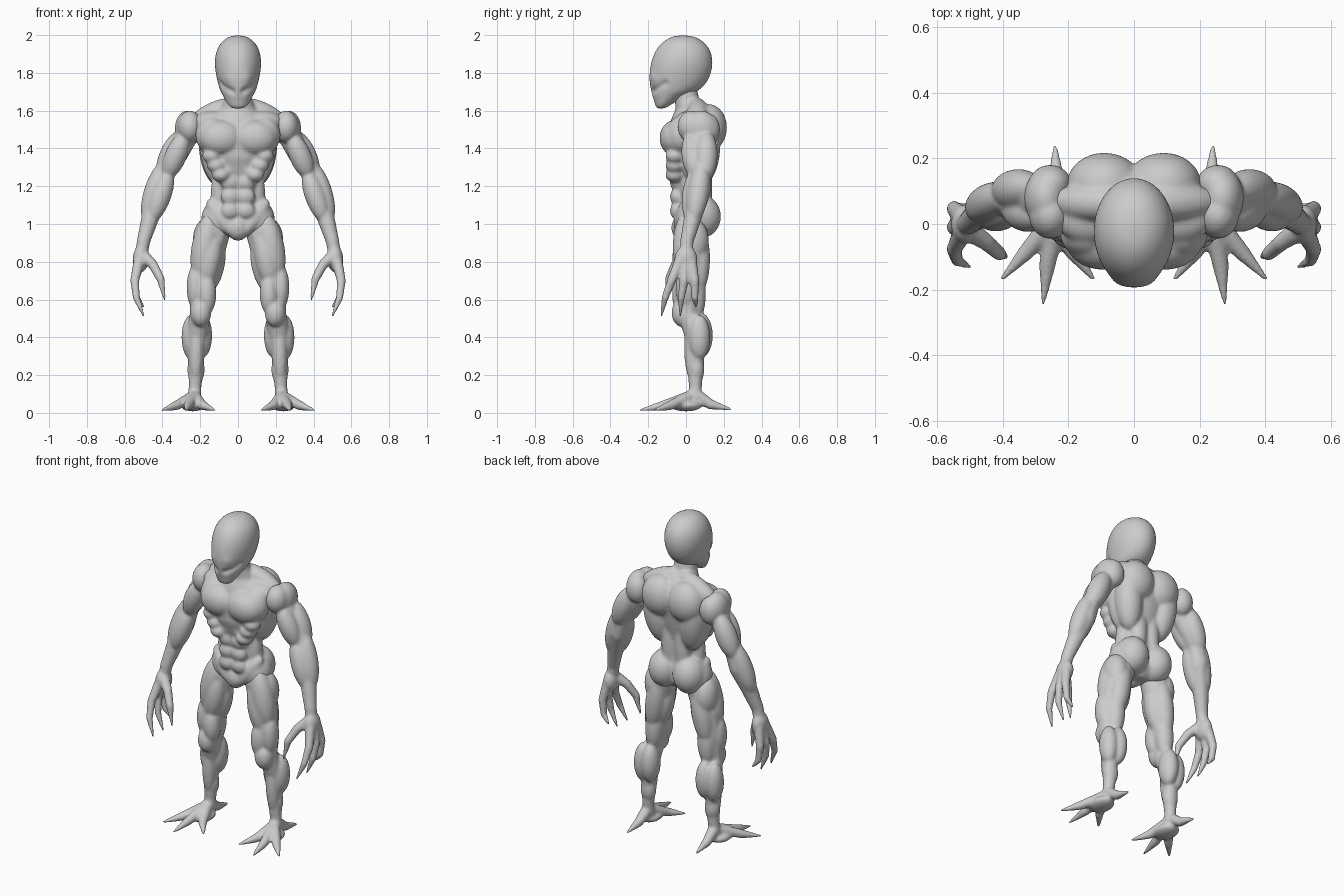
import bpy
import bmesh
from math import cos, sin, pi, exp
from mathutils import Matrix, Vector

if "Cube" in bpy.data.objects:
    bpy.data.objects.remove(bpy.data.objects["Cube"])

skin = bpy.data.materials.new("grey_skin")
skin.use_nodes = True
tone = (0.6, 0.6, 0.6, 1)
skin.diffuse_color = tone
skin.node_tree.nodes["Principled BSDF"].inputs["Base Color"].default_value = tone


def blob(bm, centre, size):
    """Ellipsoid aligned to the axes."""
    place = Matrix.LocRotScale(Vector(centre), None, Vector(size))
    bmesh.ops.create_icosphere(bm, subdivisions=4, radius=1, matrix=place)


def muscle(bm, start, end, radius):
    """Spindle stretched from one attachment to the other."""
    start, end = Vector(start), Vector(end)
    axis = end - start
    turn = axis.to_track_quat("Z", "Y")
    size = Vector((radius, radius, axis.length / 2))
    place = Matrix.LocRotScale((start + end) / 2, turn, size)
    bmesh.ops.create_icosphere(bm, subdivisions=4, radius=1, matrix=place)


def strand(bm, *knots, steps=10):
    """Tapered limb through knots of x, y, z, radius."""
    for a, b in zip(knots, knots[1:]):
        a, b = Vector(a), Vector(b)
        for i in range(steps + 1):
            p = a.lerp(b, i / steps)
            bmesh.ops.create_icosphere(bm, subdivisions=2, radius=p.w,
                                       matrix=Matrix.Translation(p.xyz))


def loft(bm, rings, sides=32):
    """Stack of ellipses: height, half width, front y, back y."""
    loops = []
    for z, half, front, back in rings:
        mid, deep = (front + back) / 2, (back - front) / 2
        loops.append([bm.verts.new((half * cos(t), mid + deep * sin(t), z))
                      for t in (2 * pi * i / sides for i in range(sides))])
    for low, high in zip(loops, loops[1:]):
        for i in range(sides):
            j = (i + 1) % sides
            bm.faces.new((low[i], low[j], high[j], high[i]))
    bm.faces.new(loops[0][::-1])
    bm.faces.new(loops[-1])


def mirror_bm(bm):
    """Add the opposite half of everything built so far."""
    copy = bmesh.ops.duplicate(bm, geom=bm.verts[:] + bm.edges[:] + bm.faces[:])
    verts = [g for g in copy["geom"] if isinstance(g, bmesh.types.BMVert)]
    faces = [g for g in copy["geom"] if isinstance(g, bmesh.types.BMFace)]
    bmesh.ops.scale(bm, vec=(-1, 1, 1), verts=verts)
    bmesh.ops.reverse_faces(bm, faces=faces)


def finish(name, bm, softness):
    """Fuse overlapping forms into one smooth skin; zero only rounds it."""
    mesh = bpy.data.meshes.new(name)
    bm.to_mesh(mesh)
    bm.free()
    obj = bpy.data.objects.new(name, mesh)
    bpy.context.collection.objects.link(obj)
    if softness:
        remesh = obj.modifiers.new("fuse", "REMESH")
        remesh.mode = "VOXEL"
        remesh.voxel_size = 0.007
        relax = obj.modifiers.new("relax", "SMOOTH")
        relax.factor = 0.5
        relax.iterations = softness
    else:
        obj.modifiers.new("round", "SUBSURF").levels = 3
    graph = bpy.context.evaluated_depsgraph_get()
    obj.data = bpy.data.meshes.new_from_object(obj.evaluated_get(graph))
    obj.modifiers.clear()
    obj.data.materials.clear()
    obj.data.materials.append(skin)
    obj.data.shade_smooth()
    return obj


def pair(name, bm, softness):
    """Left part and its mirrored right partner."""
    left = finish("left_" + name, bm, softness)
    mesh = left.data.copy()
    mesh.transform(Matrix.Scale(-1, 4, (1, 0, 0)))
    mesh.flip_normals()
    right = bpy.data.objects.new("right_" + name, mesh)
    bpy.context.collection.objects.link(right)


def press(obj, spot, radius, depth):
    """Push a soft hollow into both sides of the surface."""
    spot = Vector(spot)
    normals = [v.normal.copy() for v in obj.data.vertices]
    for v, n in zip(obj.data.vertices, normals):
        p = Vector((abs(v.co.x), v.co.y, v.co.z))
        v.co -= n * depth * exp(-((p - spot).length / radius) ** 2)


# Head: domed skull with an undercut back and a pointed chin
bm = bmesh.new()
loft(bm, [(1.611, .028, -.15, -.115), (1.625, .048, -.162, -.09),
          (1.65, .064, -.168, -.05), (1.68, .08, -.178, .0),
          (1.7, .092, -.184, .06), (1.735, .104, -.191, .1),
          (1.78, .115, -.195, .128), (1.85, .126, -.189, .145),
          (1.92, .116, -.163, .132), (1.97, .085, -.12, .092),
          (1.999, .035, -.06, .03)])
head = finish("head", bm, 0)
# Slanted eye hollows under a brow
for i in range(5):
    t = i / 4
    press(head, (.03 + .06 * t, -.18 + .07 * t, 1.7 + .045 * t), .018, .008)
press(head, (.05, -.175, 1.775), .03, -.005)

# Torso: muscles of one side, then mirrored around a central core
bm = bmesh.new()
blob(bm, (.09, -.06, 1.455), (.115, .08, .095))               # chest
blob(bm, (.14, -.03, 1.47), (.085, .075, .1))                 # outer chest
muscle(bm, (.0, .06, 1.65), (.26, .07, 1.53), .055)           # trapezius
blob(bm, (.13, .02, 1.54), (.11, .08, .06))                   # collar
blob(bm, (.09, .12, 1.51), (.115, .097, .125))                # shoulder blade
muscle(bm, (.15, .12, 1.56), (.1, .08, 1.2), .08)             # back wing
muscle(bm, (.16, .03, 1.55), (.12, .03, 1.22), .06)           # side wing
muscle(bm, (.04, .09, 1.42), (.05, .09, 1), .05)              # spine muscle
muscle(bm, (.09, .02, 1.3), (.1, .03, 1.02), .05)             # flank
for row in range(4):
    blob(bm, (.042, -.05, 1.07 + .075 * row), (.05, .035, .046))   # belly
for row in range(3):
    blob(bm, (.09 + .025 * row, -.06, 1.26 + .05 * row), (.05, .05, .04))  # ribs
blob(bm, (.085, .08, 1.04), (.095, .105, .115))               # buttock
blob(bm, (.11, .04, 1.02), (.085, .09, .11))                  # hip side
muscle(bm, (.16, .01, 1.13), (.02, -.04, .94), .045)          # hip crest
mirror_bm(bm)
blob(bm, (0, -.02, .98), (.06, .058, .07))                    # groin
loft(bm, [(.93, .05, -.04, .08), (.98, .12, -.055, .13),
          (1.06, .13, -.06, .13), (1.15, .115, -.06, .12),
          (1.25, .125, -.07, .125), (1.35, .17, -.105, .15),
          (1.45, .19, -.11, .17), (1.55, .17, -.08, .17),
          (1.61, .1, -.055, .14), (1.66, .07, -.06, .07),
          (1.76, .06, -.06, .05)])
finish("torso", bm, 20)

# Arm with clawed hand
bm = bmesh.new()
strand(bm, (.25, .07, 1.51, .065), (.33, .08, 1.36, .06), (.39, .08, 1.27, .055),
       (.42, .07, 1.17, .062), (.46, .04, 1.05, .05), (.5, .005, .91, .037),
       (.515, 0, .82, .035))
blob(bm, (.255, .03, 1.515), (.065, .075, .085))              # front shoulder
blob(bm, (.268, .08, 1.505), (.066, .09, .095))               # side shoulder
blob(bm, (.255, .12, 1.5), (.065, .06, .085))                 # rear shoulder
muscle(bm, (.28, .02, 1.48), (.38, .05, 1.24), .058)          # biceps
muscle(bm, (.3, .11, 1.49), (.41, .1, 1.23), .062)            # triceps
muscle(bm, (.39, .09, 1.33), (.49, .04, 1.01), .058)          # outer forearm
muscle(bm, (.36, .05, 1.29), (.46, .02, 1.01), .056)          # inner forearm
blob(bm, (.515, 0, .815), (.042, .06, .07))                   # palm
for drift, tip in ((-.13, .515), (-.03, .515), (.055, .56)):
    root = .01 + drift / 3
    strand(bm, (.525, root, .8, .031), (.547, root + drift / 3, .7, .025),
           (.538, drift * .85, .61, .02), (.5, drift, tip, .008))
strand(bm, (.5, -.02, .83, .034), (.45, -.055, .785, .027),
       (.41, -.09, .71, .023), (.388, -.1, .6, .008))         # thumb
pair("arm", bm, 10)

# Leg with splayed claw foot
bm = bmesh.new()
strand(bm, (.12, .035, .97, .085), (.16, .025, .82, .083), (.188, .015, .67, .072),
       (.2, .01, .53, .057), (.215, .05, .41, .06), (.222, .055, .3, .045),
       (.224, .05, .2, .04), (.228, .05, .13, .035), (.232, .04, .06, .04))
blob(bm, (.17, .04, .91), (.07, .08, .12))                    # outer hip
muscle(bm, (.14, .0, 1.06), (.21, .0, .7), .07)               # outer thigh
muscle(bm, (.12, -.01, .97), (.18, -.01, .66), .062)          # front thigh
muscle(bm, (.1, .03, .94), (.155, .03, .64), .058)            # inner thigh
blob(bm, (.165, -.02, .63), (.05, .054, .11))                 # inner knee swell
blob(bm, (.225, .0, .665), (.047, .055, .12))                 # outer knee swell
muscle(bm, (.13, .07, .99), (.19, .06, .62), .062)            # hamstring
muscle(bm, (.17, .05, .78), (.19, .05, .48), .055)            # lower hamstring
blob(bm, (.197, -.022, .53), (.055, .054, .075))              # knee
blob(bm, (.247, .07, .4), (.052, .058, .12))                  # outer calf
blob(bm, (.19, .078, .41), (.053, .064, .12))                 # inner calf
muscle(bm, (.215, .025, .5), (.225, .035, .16), .04)          # shin
blob(bm, (.222, .055, .23), (.046, .042, .08))                # lower calf
blob(bm, (.24, .0, .04), (.065, .085, .032))                  # instep
for x, y in ((.4, -.165), (.276, -.24), (.125, -.165)):
    strand(bm, (.232, .03, .09, .034), ((x + .25) / 2, y / 2, .04, .027),
           (x, y, .015, .009))                                # toe
strand(bm, (.232, .06, .09, .036), (.236, .13, .045, .028),
       (.24, .235, .02, .009))                                # heel spur
pair("leg", bm, 12)
